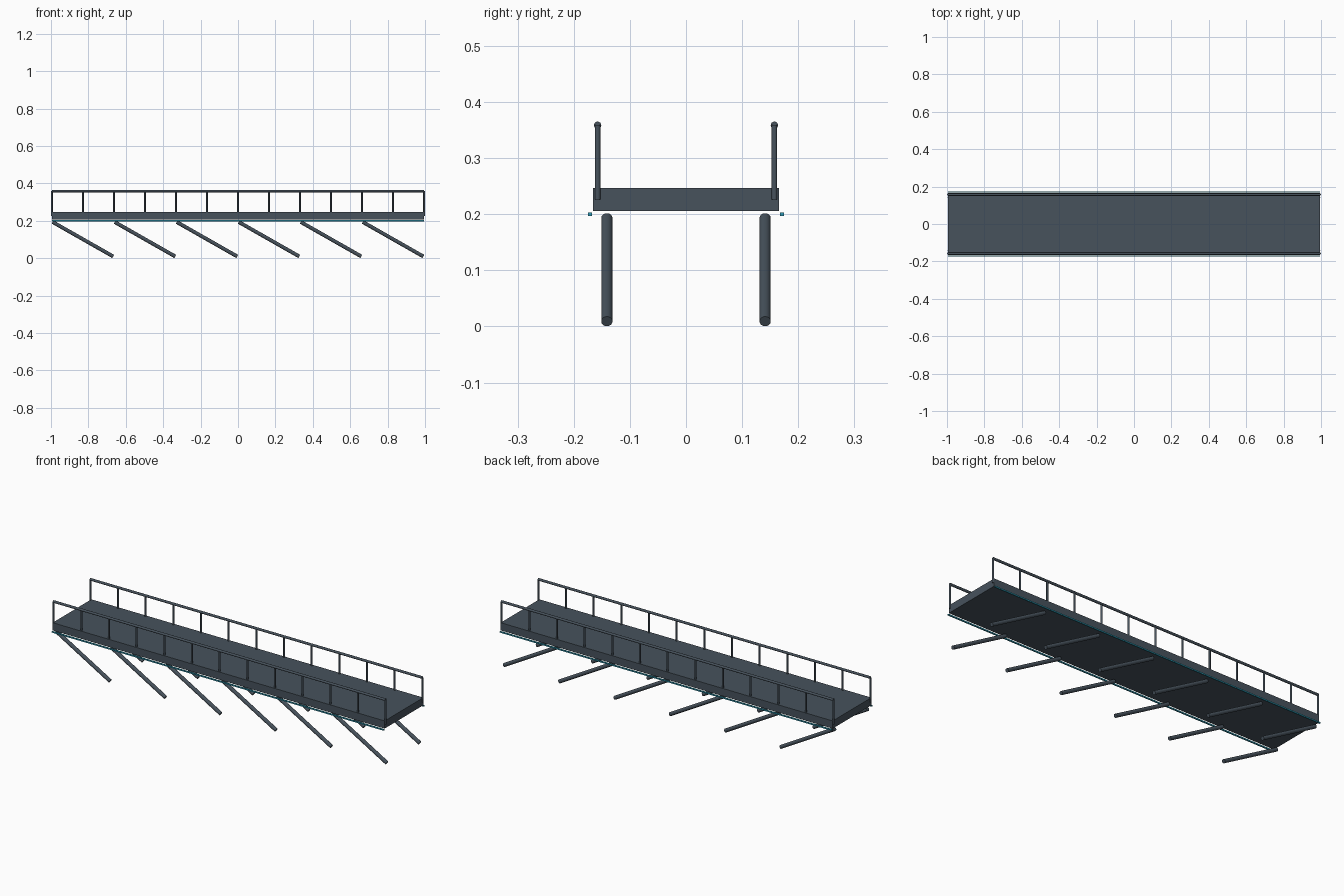
import bpy
from mathutils import Vector

if "Cube" in bpy.data.objects:
    bpy.data.objects.remove(bpy.data.objects["Cube"], do_unlink=True)

HALF = 0.995    # half length of the walkway
DECK_Z = 0.226  # middle of the deck
RAIL_Z = 0.3585
BAYS = 12
STRUTS = 6


def make_material(name, rgb):
    mat = bpy.data.materials.new(name)
    mat.use_nodes = True
    mat.diffuse_color = (*rgb, 1)
    mat.node_tree.nodes["Principled BSDF"].inputs["Base Color"].default_value = (*rgb, 1)
    return mat


slate = make_material("slate_metal", (0.063, 0.085, 0.108))
cyan = make_material("cyan_light", (0.03, 0.34, 0.48))


def finish(name, mat):
    obj = bpy.context.object
    obj.name = name
    obj.data.materials.append(mat)
    return obj


def box(name, centre, size, mat):
    bpy.ops.mesh.primitive_cube_add(size=1, location=centre)
    bpy.context.object.scale = size
    bpy.ops.object.transform_apply(location=False, rotation=False, scale=True)
    return finish(name, mat)


def rod(name, start, end, radius, mat):
    start, end = Vector(start), Vector(end)
    axis = end - start
    bpy.ops.mesh.primitive_cylinder_add(
        vertices=16, radius=radius, depth=axis.length, location=(start + end) / 2,
        rotation=axis.to_track_quat("Z", "Y").to_euler())
    bpy.ops.object.shade_smooth_by_angle()
    return finish(name, mat)


# Deck slab
box("deck", (0, 0, DECK_Z), (2 * HALF, 0.331, 0.0415), slate)

for side, label in ((-1, "front"), (1, "back")):
    # Light strip under the deck edge
    box(label + "_light_strip", (0, side * 0.171, 0.2), (2 * HALF, 0.0066, 0.0066), cyan)

    # Handrail and its posts
    y = side * 0.1575
    rod(label + "_handrail", (-HALF, y, RAIL_Z), (HALF, y, RAIL_Z), 0.0066, slate)
    for i in range(BAYS + 1):
        x = -HALF + 2 * HALF * i / BAYS
        rod(label + "_rail_post", (x, y, DECK_Z), (x, y, RAIL_Z), 0.005, slate)

    # Slanted support struts
    y = side * 0.141
    step = 2 * HALF / STRUTS
    for i in range(STRUTS):
        x = -HALF + step * i
        rod(label + "_strut", (x + 0.004, y, 0.193), (x + step - 0.004, y, 0.009), 0.01, slate)
